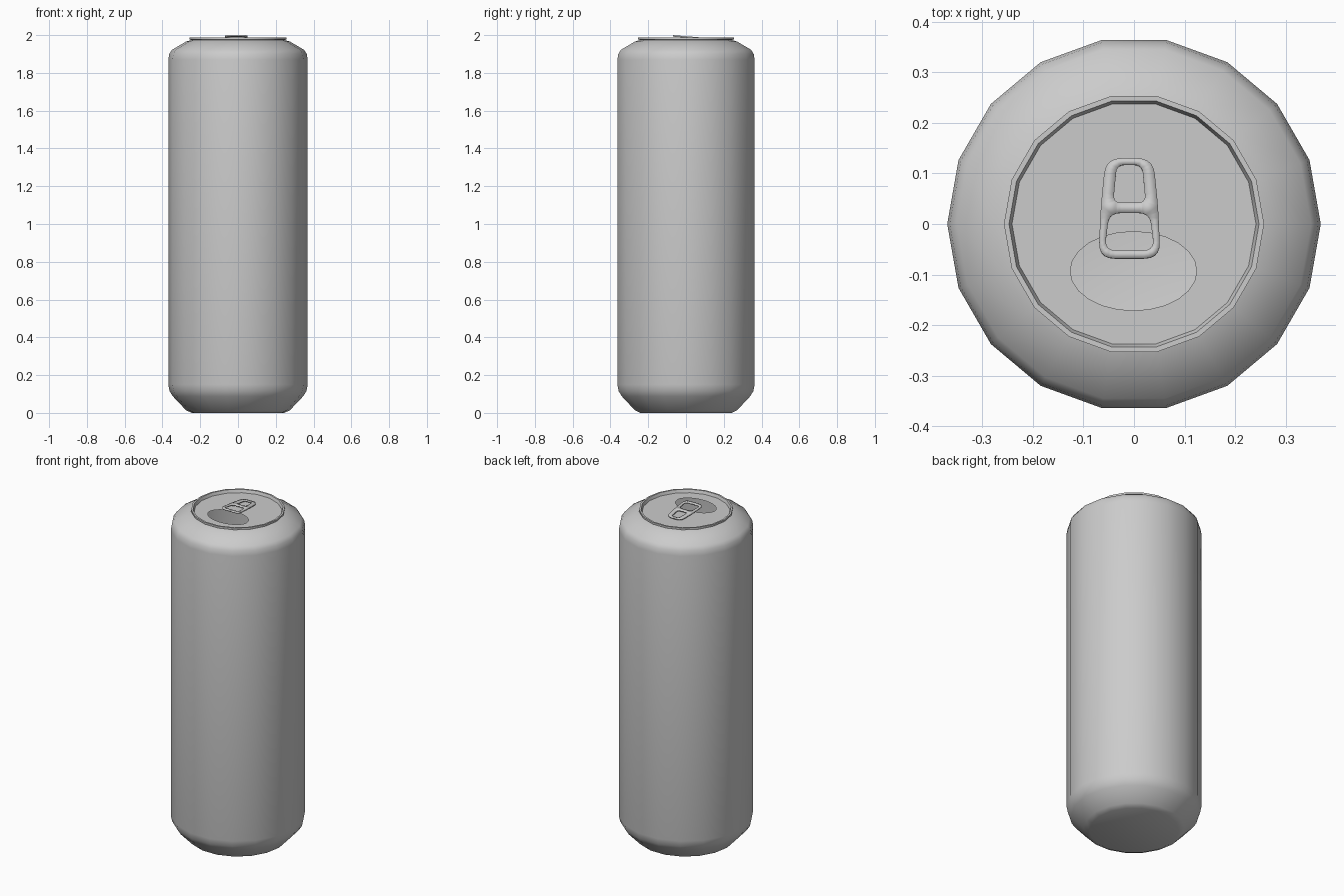
import bpy, bmesh, math
from mathutils import Vector

if "Cube" in bpy.data.objects:
    bpy.data.objects.remove(bpy.data.objects["Cube"])

SIDES = 18


def finish(bm, name, angle=35):
    mesh = bpy.data.meshes.new(name)
    bm.to_mesh(mesh)
    bm.free()
    ob = bpy.data.objects.new(name, mesh)
    bpy.context.collection.objects.link(ob)
    bpy.ops.object.select_all(action='DESELECT')
    ob.select_set(True)
    bpy.context.view_layer.objects.active = ob
    bpy.ops.object.shade_smooth_by_angle(angle=math.radians(angle))
    return ob


def ellipse(rx, ry, n, cx=0, cy=0):
    return [(cx + rx * math.cos(2 * math.pi * i / n),
             cy + ry * math.sin(2 * math.pi * i / n)) for i in range(n)]


def rounded(corners, radius, steps=5):
    """Polygon outline with every corner rounded off."""
    pts = []
    for i, c in enumerate(corners):
        c = Vector(c)
        a = c + (Vector(corners[i - 1]) - c).normalized() * radius
        b = c + (Vector(corners[(i + 1) % len(corners)]) - c).normalized() * radius
        for s in range(steps + 1):
            t = s / steps
            pts.append(a * (1 - t) ** 2 + c * 2 * t * (1 - t) + b * t * t)
    return pts


def plate(name, outlines, height):
    """Flat sheet: the first outline is the border, the rest are holes."""
    bm = bmesh.new()
    edges = []
    for pts in outlines:
        vs = [bm.verts.new((p[0], p[1], height(p[1]))) for p in pts]
        edges += [bm.edges.new((vs[i - 1], vs[i])) for i in range(len(vs))]
    bmesh.ops.triangle_fill(bm, edges=edges, use_beauty=True, normal=(0, 0, 1))
    for f in bm.faces:
        f.normal_update()
        if f.normal.z < 0:
            f.normal_flip()
    return finish(bm, name)


# Can body: revolved profile with base, shoulders and rolled rim
profile = [(0.245, 0.0), (0.275, 0.014), (0.345, 0.088), (0.362, 0.115),
           (0.369, 0.15), (0.369, 1.87), (0.364, 1.90), (0.350, 1.922),
           (0.275, 1.966), (0.246, 1.974), (0.257, 1.977), (0.257, 1.988),
           (0.247, 1.988), (0.241, 1.970)]
bm = bmesh.new()
rings = [[bm.verts.new((x, y, z)) for x, y in ellipse(r, r, SIDES)] for r, z in profile]
for lo, hi in zip(rings, rings[1:]):
    for i in range(SIDES):
        j = (i + 1) % SIDES
        bm.faces.new((lo[i], lo[j], hi[j], hi[i]))
bm.faces.new(rings[0][::-1])
finish(bm, "can_body")

# Recessed lid with the open drinking hole
plate("lid", [ellipse(0.241, 0.241, SIDES),
              ellipse(0.125, 0.078, 24, -0.001, -0.093)], lambda y: 1.970)

# Pull tab: tilted plate with two finger openings
tab = plate("pull_tab", [
    rounded([(-0.070, -0.068), (0.052, -0.068), (0.048, 0.03), (0.038, 0.13),
             (-0.056, 0.13), (-0.066, 0.03)], 0.032),
    rounded([(-0.058, -0.052), (0.040, -0.052), (0.031, 0.022), (-0.049, 0.022)], 0.022),
    rounded([(-0.041, 0.042), (0.023, 0.042), (0.016, 0.117), (-0.034, 0.117)], 0.016),
], lambda y: 2.0 - 0.085 * (y + 0.068))
solid = tab.modifiers.new("thickness", 'SOLIDIFY')
solid.thickness = 0.008
solid.offset = -1
